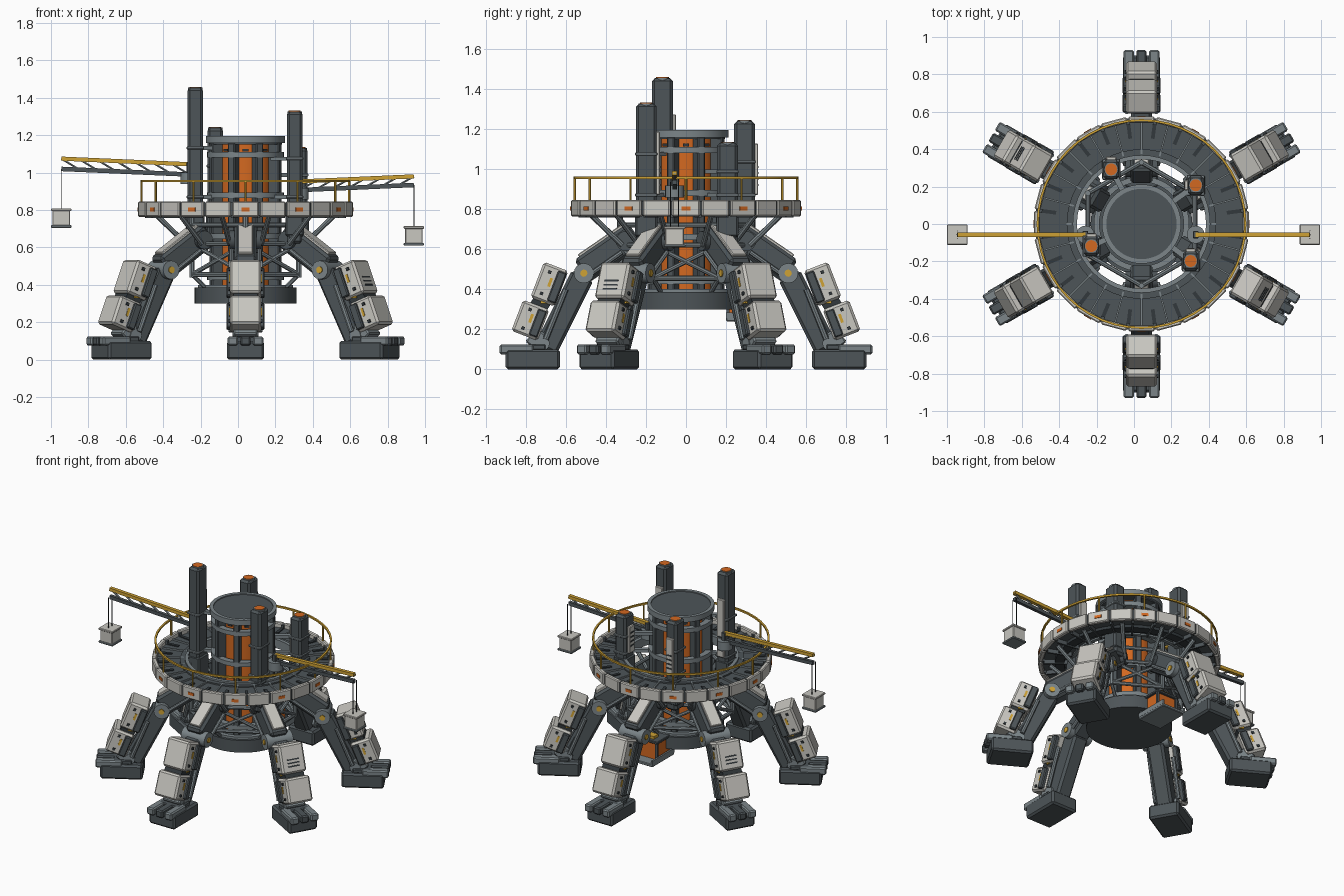
import bpy, bmesh, math
from math import sin, cos, pi, radians
from mathutils import Matrix, Vector

if "Cube" in bpy.data.objects:
    bpy.data.objects.remove(bpy.data.objects["Cube"])

COLOURS = {"dark_steel": (.075, .09, .098), "black_steel": (.032, .04, .045),
           "mid_grey": (.20, .235, .25), "pale_panel": (.58, .57, .53),
           "orange_core": (.65, .14, .015), "yellow_paint": (.62, .36, .035)}
MATS = []
for n, c in COLOURS.items():
    m = bpy.data.materials.new(n)
    m.diffuse_color = (*c, 1)
    m.use_nodes = True
    m.node_tree.nodes["Principled BSDF"].inputs["Base Color"].default_value = m.diffuse_color
    MATS.append(m)
DARK, BLACK, MID, PALE, ORANGE, YELLOW = range(6)
parts = {}
I = Matrix()
CX = Matrix.Translation((.04, 0, 0))      # machine axis


def tag(name, bm, mat, matrix):
    """Merge a temporary bmesh into the named part."""
    bm.transform(matrix)
    for f in bm.faces:
        f.material_index = mat
    tmp = bpy.data.meshes.new("tmp")
    bm.to_mesh(tmp)
    bm.free()
    parts.setdefault(name, bmesh.new()).from_mesh(tmp)
    bpy.data.meshes.remove(tmp)


def box(name, mat, centre, size, frame=CX, bevel=0):
    bm = bmesh.new()
    bmesh.ops.create_cube(bm, size=1, matrix=Matrix.Diagonal((*size, 1)))
    if bevel:
        bmesh.ops.bevel(bm, geom=bm.edges[:], offset=bevel, segments=1, affect='EDGES')
    tag(name, bm, mat, frame @ Matrix.Translation(centre))


def along(p, q):
    """Frame at the middle of p-q with local z along it."""
    p, q = Vector(p), Vector(q)
    d = (q - p).normalized()
    side = Vector((0, 1, 0)) if abs(d.y) < .9 else Vector((1, 0, 0))
    x = side.cross(d).normalized()
    rot = Matrix((x, d.cross(x), d)).transposed().to_4x4()
    return Matrix.Translation((p + q) / 2) @ rot, (q - p).length


def beam(name, mat, p, q, w, h, frame=CX, bevel=0):
    m, length = along(p, q)
    box(name, mat, (0, 0, 0), (w, h, length), frame @ m, bevel)


def rod(name, mat, p, q, r, frame=CX, seg=8):
    m, length = along(p, q)
    bm = bmesh.new()
    bmesh.ops.create_cone(bm, cap_ends=True, segments=seg, radius1=r, radius2=r, depth=length)
    tag(name, bm, mat, frame @ m)


def ring(name, mat, r0, r1, z0, z1, seg=48):
    """Rectangular section swept round the axis."""
    bm = bmesh.new()
    loops = [[bm.verts.new((r * cos(2 * pi * i / seg), r * sin(2 * pi * i / seg), z))
              for r, z in ((r0, z0), (r1, z0), (r1, z1), (r0, z1))] for i in range(seg)]
    for i in range(seg):
        a, b = loops[i], loops[(i + 1) % seg]
        for k in range(4):
            bm.faces.new((a[k], b[k], b[(k + 1) % 4], a[(k + 1) % 4]))
    bmesh.ops.recalc_face_normals(bm, faces=bm.faces)
    tag(name, bm, mat, CX)


def spin(deg):
    return CX @ Matrix.Rotation(radians(deg), 4, 'Z')


# Six legs, built along local +x
for k in range(6):
    F = spin(30 + 60 * k)
    box("foot", DARK, (.765, 0, .05), (.27, .2, .1), F, .012)
    box("foot_top", DARK, (.76, 0, .11), (.12, .16, .03), F, .006)
    for y in (-.068, 0, .068):
        box("toe", MID if y else DARK, (.845, y, .1), (.17, .054, .05), F, .008)
    rod("ankle", MID, (.715, -.07, .13), (.715, .07, .13), .035, F, 12)
    beam("ankle", MID, (.72, 0, .19), (.78, 0, .12), .06, .13, F, .008)
    beam("shin", DARK, (.515, 0, .47), (.70, 0, .1), .12, .11, F, .015)
    rod("knee", MID, (.51, -.09, .48), (.51, .09, .48), .05, F, 16)
    rod("knee_hub", YELLOW, (.51, -.096, .48), (.51, .096, .48), .018, F, 12)
    beam("thigh", DARK, (.52, 0, .49), (.25, 0, .675), .135, .12, F, .015)
    beam("thigh_plate", PALE, (.535, 0, .565), (.315, 0, .716), .02, .08, F, .004)
    rod("hip", DARK, (.30, -.085, .64), (.30, .085, .64), .05, F, 16)
    for s in (-1, 1):
        rod("leg_piston", MID, (.60, s * .078, .40), (.70, s * .078, .15), .014, F)
        rod("thigh_piston", MID, (.47, s * .075, .48), (.32, s * .075, .585), .012, F)
    # Shin armour, in a tilted frame with local z up the shin
    for c, length, depth in (((.682, 0, .425), .19, .13), ((.777, 0, .245), .165, .14)):
        A = F @ Matrix.Translation(c) @ Matrix.Rotation(radians(-21), 4, 'Y')
        box("shin_armour", PALE, (0, 0, 0), (depth, .168, length), A, .012)
        box("armour_frame", DARK, (-.04, 0, 0), (.045, .205, length * .85), A, .006)
        for s in (-1, 1):
            box("armour_mark", YELLOW, (.0, s * .0845, .01), (.014, .005, .045), A)
            for z in (-.3, .3):
                box("armour_bolt", BLACK, (.02, s * .087, z * length), (.016, .01, .016), A)
        if k % 3 == 2 and c[2] > .4:
            for i in range(3):
                box("armour_vent", BLACK, (.064, 0, -.05 + i * .022), (.006, .08, .009), A)
    beam("armour_link", BLACK, (.70, 0, .37), (.75, 0, .29), .09, .13, F)
    box("armour_hinge", YELLOW, (.70, 0, .335), (.05, .15, .012), F)

    # Hexagonal truss and struts up to the deck
    a, b = (.33, 0), (.165, .2858)
    for z in (.455, .62, .72):
        rod("truss", MID, (*a, z), (*b, z), .013, F)
    rod("truss", MID, (*a, .44), (*a, .79), .015, F)
    rod("truss", MID, (*a, .455), (*b, .62), .012, F)
    rod("truss", MID, (*a, .62), (*b, .455), .012, F)
    rod("truss", MID, (*a, .455), (.23, 0, .37), .012, F)
    for d in (15, 45):
        rod("deck_strut", MID, (.50, 0, .78), (.33, 0, .62), .014, spin(d + 60 * k))

# Ring deck with rim panels
ring("deck", DARK, .36, .55, .785, .815)
ring("deck_inner_rim", MID, .345, .368, .775, .835)
ring("deck_step", DARK, .368, .40, .80, .824)
ring("deck_underring", BLACK, .41, .47, .765, .79)
for k in range(24):
    P = spin(15 * k)
    H = spin(15 * k + 7.5)
    box("rim_panel", PALE, (.559, 0, .805), (.03, .139, .082), P, .006)
    box("rim_joint", DARK, (.552, 0, .805), (.034, .02, .07), H)
    if k % 2 == 0:
        box("rim_mark", ORANGE, (.5755, 0, .803), (.005, .044, .019), P)
    box("deck_rib", MID, (.46, 0, .818), (.17, .009, .014), P)
    box("deck_rib", BLACK, (.50, 0, .818), (.08, .02, .008), H)
    box("deck_fin", DARK, (.46, 0, .772), (.16, .012, .03), H)

# Handrail
ring("handrail", YELLOW, .549, .561, .95, .962)
for k in range(12):
    rod("handrail_post", YELLOW, (.555, 0, .82), (.555, 0, .955), .0065, spin(30 * k), 6)

# Reactor core with deep ribs, and base
rod("base", DARK, (0, 0, .30), (0, 0, .385), .272, seg=40)
ring("base_rim", MID, .225, .255, .38, .40)
rod("core", ORANGE, (0, 0, .38), (0, 0, 1.16), .143, seg=40)
for k in range(8):
    box("core_rib", DARK, (.168, 0, .77), (.07, .04, .78), spin(22.5 + 45 * k), .006)
    box("core_bolt", BLACK, (.145, 0, 1.12), (.01, .03, .015), spin(45 * k))
for z in (.44, .66, .88, 1.095):
    ring("core_band", MID, .165, .205, z - .015, z + .015)
rod("core_cap", DARK, (0, 0, 1.15), (0, 0, 1.188), .195, seg=40)
ring("core_cap_rim", MID, .188, .212, 1.158, 1.195)

# Hanging lift cabin under the back of the base
box("lift_floor", MID, (0, .32, .25), (.18, .24, .02), CX, .004)
box("lift_cabin", ORANGE, (0, .29, .315), (.14, .15, .12))
box("lift_roof", DARK, (0, .29, .382), (.17, .18, .018), CX, .004)
box("lift_lamp", YELLOW, (0, .33, .40), (.08, .05, .02))
for s in (-1, 1):
    for y in (.21, .37):
        box("lift_post", DARK, (s * .075, y, .315), (.016, .016, .13))
    box("lift_rail", MID, (s * .085, .32, .27), (.012, .24, .03))

# Exhaust towers: x, y, top, side plate direction
for x, y, top, nx, ny in ((-.228, -.118, 1.452, 0, 1), (.303, -.198, 1.325, 0, 1),
                          (-.122, .292, 1.238, 0, 1), (.33, .207, 1.13, -1, 0)):
    box("tower", DARK, (x, y, (top + .62) / 2), (.084, .104, top - .62), I, .014)
    box("tower_foot", DARK, (x, y, .75), (.1, .112, .18), I, .01)
    rod("tower_vent", MID, (x, y, top - .01), (x, y, top + .003), .038, I, 16)
    rod("tower_glow", ORANGE, (x, y, top), (x, y, top + .006), .032, I, 16)
    for z in (.87, .87 + (top - .87) * .45):
        box("tower_collar", MID, (x, y, z), (.094, .112, .016), I, .004)
        c = Vector((.04, 0, z))
        v = (Vector((x, y, z)) - c).normalized()
        beam("tower_bracket", MID, c + v * .18, (x, y, z), .02, .03, I)
    h = (top - .86) * .68
    px, py = x + nx * .05, y + ny * .058
    box("tower_plate", PALE, (px, py, .87 + h / 2),
        (.02 if nx else .055, .02 if ny else .055, h), I, .004)
    for i in range(4):
        box("plate_slot", BLACK, (px + nx * .01, py + ny * .01, .92 + i * .03),
            (.004 if nx else .035, .004 if ny else .035, .01), I)

# Two cranes: root x, tip x, chord heights at root and tip, load centre height
for x0, x1, t0, t1, b0, b1, zl in ((-.26, -.945, 1.045, 1.075, .99, 1.02, .757),
                                   (.33, .94, .953, .980, .907, .934, .662)):
    Y = -.057
    X = lambda u: x0 + (x1 - x0) * u
    rod("crane_mast", MID, (x0, Y, b0 - .05), (x0, Y, b0 + .01), .048, I, 16)
    box("crane_head", DARK, (x0, Y, (t0 + b0) / 2), (.03, .04, t0 - b0 + .02), I, .004)
    beam("boom_top", YELLOW, (x0, Y, t0), (x1, Y, t1), .022, .024, I)
    beam("boom_bottom", DARK, (x0, Y, b0), (x1, Y, b1), .024, .022, I)
    n = 7
    for i in range(n):
        f, g = i / n, (i + 1) / n
        rod("boom_lattice", MID, (X(f), Y, b0 + (b1 - b0) * f),
            (X(g), Y, t0 + (t1 - t0) * g), .006, I, 6)
    for d in (-.02, .02):
        rod("cable", BLACK, (x1, Y + d, b1), (x1, Y + d, zl + .05), .003, I, 6)
    box("load", PALE, (x1, Y, zl), (.094, .094, .09), I, .004)
    for z in (-.045, .045):
        box("load_trim", PALE if z > 0 else MID, (x1, Y, zl + z), (.108, .108, .014), I, .003)

# Turn the collected parts into objects
for name, bm in parts.items():
    mesh = bpy.data.meshes.new(name)
    bm.to_mesh(mesh)
    bm.free()
    for m in MATS:
        mesh.materials.append(m)
    ob = bpy.data.objects.new(name, mesh)
    bpy.context.collection.objects.link(ob)
    bpy.ops.object.select_all(action='DESELECT')
    ob.select_set(True)
    bpy.context.view_layer.objects.active = ob
    bpy.ops.object.shade_smooth_by_angle(angle=radians(30))
